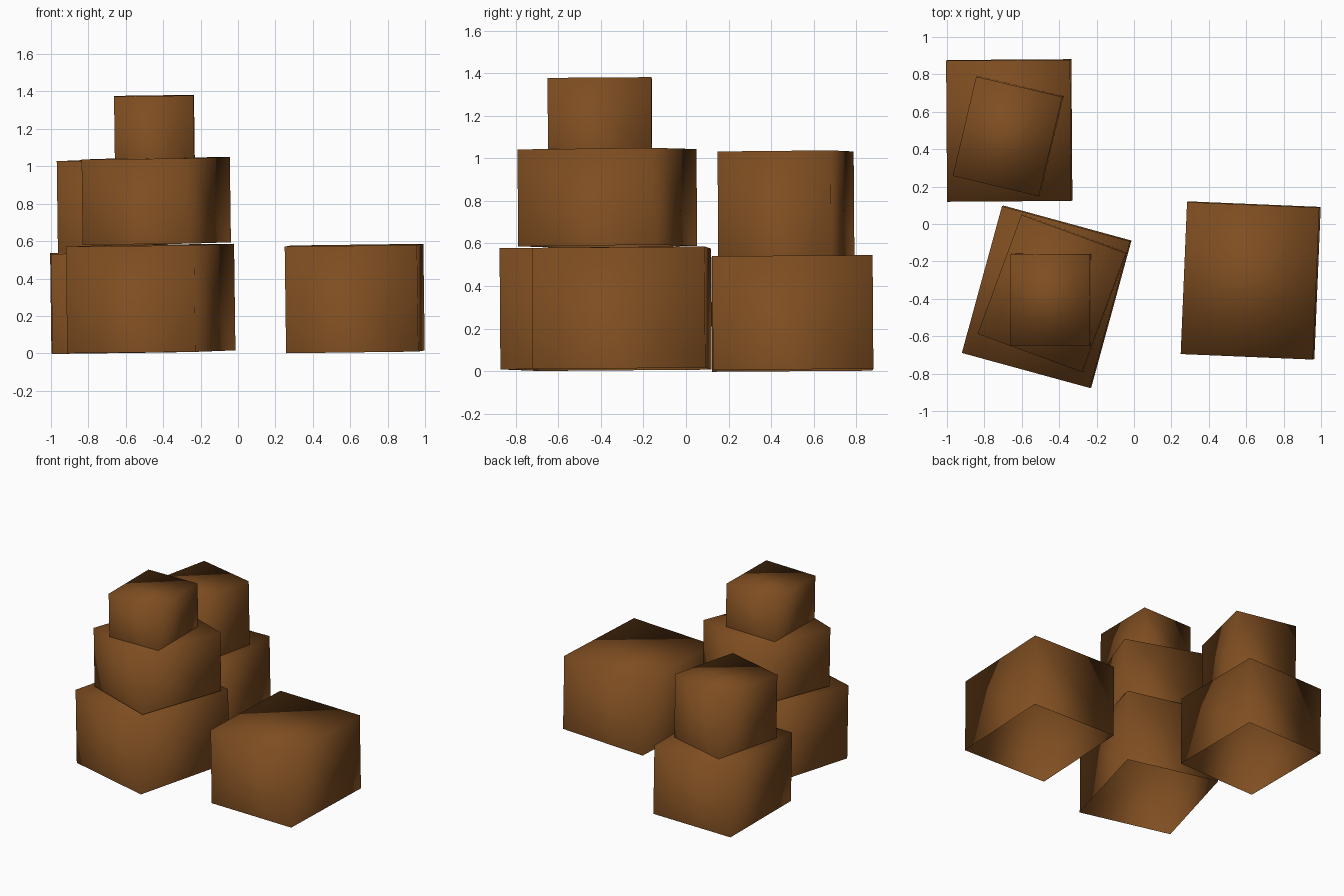
import bpy
import bmesh
import math
from mathutils import Matrix

if "Cube" in bpy.data.objects:
    bpy.data.objects.remove(bpy.data.objects["Cube"])

brown = bpy.data.materials.new("cardboard brown")
brown.diffuse_color = (0.21, 0.075, 0.015, 1)
brown.use_nodes = True
brown.node_tree.nodes["Principled BSDF"].inputs["Base Color"].default_value = brown.diffuse_color

# The whole stack leans very slightly up to the right and back
TILT = Matrix.Rotation(math.radians(-0.75), 4, 'Y') @ Matrix.Rotation(math.radians(0.4), 4, 'X')


def box(name, centre, size, turn):
    """Smooth-shaded box with an open underside."""
    bm = bmesh.new()
    bmesh.ops.create_cube(bm, size=1, matrix=Matrix.Diagonal((*size, 1)))
    bm.normal_update()
    bottom = [f for f in bm.faces if f.normal.z < -0.5]
    bmesh.ops.delete(bm, geom=bottom, context='FACES_ONLY')
    mesh = bpy.data.meshes.new(name)
    bm.to_mesh(mesh)
    bm.free()
    mesh.materials.append(brown)
    mesh.shade_smooth()
    ob = bpy.data.objects.new(name, mesh)
    ob.matrix_world = (Matrix.Translation(centre) @ TILT
                       @ Matrix.Rotation(math.radians(turn), 4, 'Z'))
    bpy.context.collection.objects.link(ob)


# Front left stack of three
box("front_stack_bottom_box", (-0.467, -0.389, 0.293), (0.71, 0.813, 0.57), -15.3)
box("front_stack_middle_box", (-0.437, -0.37, 0.815), (0.595, 0.678, 0.456), -20.2)
box("front_stack_top_box", (-0.447, -0.405, 1.21), (0.425, 0.488, 0.335), -0.3)

# Back left stack of two
box("back_stack_bottom_box", (-0.667, 0.5, 0.271), (0.663, 0.754, 0.535), 0.4)
box("back_stack_top_box", (-0.673, 0.47, 0.785), (0.473, 0.546, 0.495), -13.3)

# Single box on the right
box("right_box", (0.624, -0.302, 0.293), (0.708, 0.813, 0.57), -2.4)
